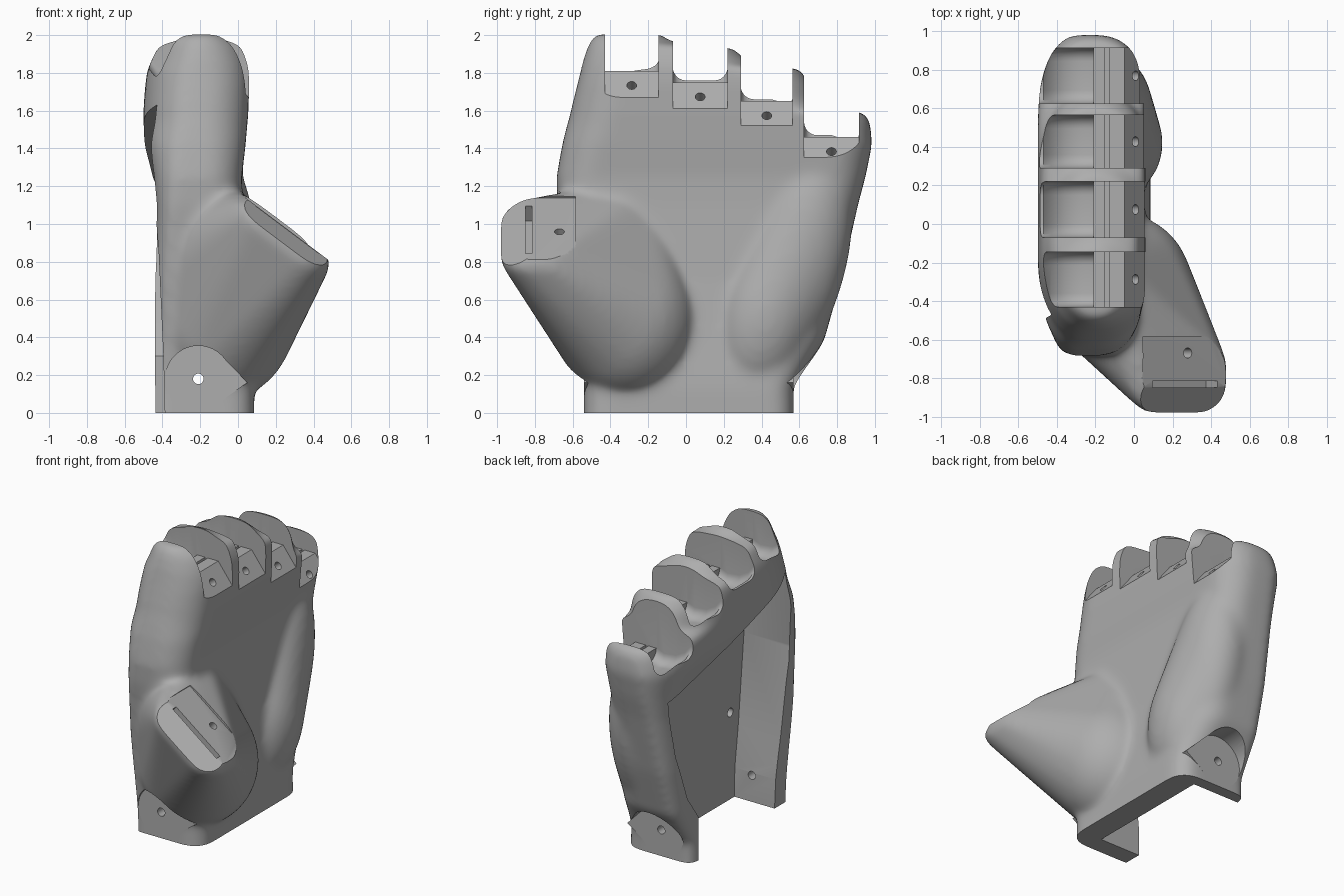
import bpy, bmesh, math
from math import sin, cos, pi
from mathutils import Vector, Matrix

if "Cube" in bpy.data.objects:
    bpy.data.objects.remove(bpy.data.objects["Cube"])

grey = bpy.data.materials.new("plain grey")
grey.use_nodes = True
COLOUR = (0.42, 0.42, 0.42, 1)
grey.diffuse_color = COLOUR
grey.node_tree.nodes["Principled BSDF"].inputs["Base Color"].default_value = COLOUR


def make(name, bm):
    bmesh.ops.recalc_face_normals(bm, faces=bm.faces)
    mesh = bpy.data.meshes.new(name)
    bm.to_mesh(mesh)
    bm.free()
    ob = bpy.data.objects.new(name, mesh)
    bpy.context.collection.objects.link(ob)
    return ob


def loft(name, rings):
    """Closed skin through rings that share one point count."""
    bm = bmesh.new()
    loops = [[bm.verts.new(p) for p in ring] for ring in rings]
    n = len(loops[0])
    for a, b in zip(loops, loops[1:]):
        for i in range(n):
            bm.faces.new((a[i], a[(i + 1) % n], b[(i + 1) % n], b[i]))
    bm.faces.new(loops[0])
    bm.faces.new(loops[-1])
    return make(name, bm)


def prism(name, outline, axis, lo, hi):
    """Extrude a 2D outline along x or y."""
    put = (lambda p, t: (t, *p)) if axis == "x" else (lambda p, t: (p[0], t, p[1]))
    return loft(name, [[put(p, t) for p in outline] for t in (lo, hi)])


def box(name, lo, hi, matrix=Matrix()):
    bm = bmesh.new()
    bmesh.ops.create_cube(bm, size=1)
    lo, hi = Vector(lo), Vector(hi)
    for v in bm.verts:
        v.co = matrix @ Vector([l + (c + .5) * (h - l) for c, l, h in zip(v.co, lo, hi)])
    return make(name, bm)


def drill(name, centre, direction, radius, length):
    bm = bmesh.new()
    turn = Vector(direction).to_track_quat("Z", "Y").to_matrix().to_4x4()
    bmesh.ops.create_cone(bm, cap_ends=True, segments=24, radius1=radius, radius2=radius,
                          depth=length, matrix=Matrix.Translation(centre) @ turn)
    return make(name, bm)


def hull(name, ellipsoids, points=(), lean=0):
    """Convex mass around ellipsoids (centre, radii) and loose points."""
    bm = bmesh.new()
    for centre, radii in ellipsoids:
        bmesh.ops.create_uvsphere(bm, u_segments=32, v_segments=20, radius=1,
                                  matrix=Matrix.Translation(centre) @ Matrix.Rotation(lean, 4, "X")
                                  @ Matrix.Diagonal((*radii, 1)))
    for p in points:
        bm.verts.new(p)
    result = bmesh.ops.convex_hull(bm, input=bm.verts)
    spare = set(result["geom_interior"] + result["geom_unused"])
    bmesh.ops.delete(bm, geom=[v for v in spare if isinstance(v, bmesh.types.BMVert)],
                     context="VERTS")
    return make(name, bm)


def rounded(x0, x1, y0, y1, front, back, stretch=1, steps=8):
    """Rounded rectangle; the back corners can be stretched along y."""
    pts = []
    corners = [(x1, y1, front, front, -1, -1), (x0, y1, back, back * stretch, 1, -1),
               (x0, y0, back, back * stretch, 1, 1), (x1, y0, front, front, -1, 1)]
    for q, (x, y, rx, ry, sx, sy) in enumerate(corners):
        rx, ry = min(rx, (x1 - x0) * .49), min(ry, (y1 - y0) * .49)
        for i in range(steps + 1):
            a = (q + i / steps) * pi / 2
            pts.append((x + sx * rx + rx * cos(a), y + sy * ry + ry * sin(a)))
    return pts


# Palm shell: height, back x, palm x, index y, little-finger y, palm and back radii
sections = [
    (-.15, -.44, .085, -.54, .57, .12, .05), (.13, -.44, .085, -.54, .57, .13, .05),
    (.24, -.44, .075, -.555, .64, .17, .06), (.38, -.44, .06, -.575, .73, .2, .07),
    (.7, -.44, .035, -.625, .82, .2, .08), (1.1, -.43, .02, -.68, .91, .2, .1),
    (1.25, -.45, .02, -.685, .95, .2, .14), (1.42, -.495, .04, -.655, .985, .22, .2),
    (1.54, -.5, .05, -.625, .975, .24, .24), (1.59, -.5, .055, -.61, .94, .24, .24),
    (1.62, -.5, .055, -.605, .7, .24, .24), (1.74, -.49, .06, -.575, .66, .24, .24),
    (1.82, -.48, .055, -.555, .6, .24, .24), (1.85, -.465, .05, -.55, .34, .24, .24),
    (1.93, -.43, .02, -.525, .25, .22, .22), (1.965, -.385, -.01, -.51, -.08, .2, .2),
    (2.005, -.32, -.07, -.48, -.13, .18, .18),
]
palm = loft("palm_shell", [[(x, y, z) for x, y in rounded(a, b, c, d, f, g, 1.8)]
                           for z, a, b, c, d, f, g in sections])

# Thumb mount: hull from the thumb mound out to a rounded slanted tip
tip = Matrix.Translation((.265, -.785, .97)) @ Matrix.Rotation(math.atan2(.6, .8), 4, "Y")
rim = [tip @ Vector((x, y, height))
       for height, grow in ((-.1, .005), (-.04, .01), (.02, -.03))
       for x, y in rounded(-.29 - grow, .29 + grow, -.19 - grow, .19 + grow, .15, .15)]
thumb = hull("thumb_mount", [((-.08, -.32, .49), (.38, .38, .42)),
                             ((-.25, -.5, .75), (.15, .15, .32)),
                             ((-.14, -.34, .8), (.22, .29, .42))], rim)

# Little-finger side mound, widest near the wrist
mound = hull("side_mound", [((-.08, .42, .5), (.23, .26, .42)),
                            ((-.12, .58, .8), (.22, .27, .62))], lean=-.25)


def apply(ob, kind, **settings):
    bpy.context.view_layer.objects.active = ob
    mod = ob.modifiers.new(kind, kind)
    for key, value in settings.items():
        setattr(mod, key, value)
    bpy.ops.object.modifier_apply(modifier=mod.name)


# Fuse the masses and soften the joins
bpy.ops.object.select_all(action="DESELECT")
for ob in (palm, thumb, mound):
    ob.select_set(True)
bpy.context.view_layer.objects.active = palm
bpy.ops.object.join()
apply(palm, "REMESH", mode="VOXEL", voxel_size=.018)
apply(palm, "SMOOTH", factor=.5, iterations=26)

# Trim the wrist flat and set back the lower edge of the index side
back_edge = [(-1, -.1), (-.385, -.1), (-.395, .3), (-.42, .85), (-.45, 1.25), (-1, 1.25)]
cutters = [box("wrist_trim", (-2, -2, -1), (2, 2, 0)),
           prism("back_trim", back_edge, "y", -1, -.2)]

# Hollow inside, open at the back and at the wrist
hollow = [(-.41, -.2), (.49, -.2), (.49, .3), (.61, .47), (.73, .8), (.81, 1.21),
          (-.47, 1.63), (-.52, 1.1), (-.46, .5), (-.42, .2)]
cutters.append(prism("hollow", hollow, "x", -1, -.08))

# Finger slots: flat sloped panel in front, rounded scoop behind
for y0, y1, f in [(-.43, -.145, 1.81), (-.07, .22, 1.75), (.29, .565, 1.65), (.625, .915, 1.46)]:
    panel = [(.3, f - .46), (-.05, f), (-.13, f), (-.13, f - .02), (-.15, f - .02),
             (-.15, f), (-.22, f), (-.22, 2.4), (.3, 2.4)]
    cutters.append(prism("slot_front", panel, "y", y0, y1))
    rings = []
    for x, drop in [(-.8, -.01), (-.47, -.01), (-.43, .04), (-.36, .08), (-.27, .09), (-.21, .07)]:
        low = f - drop
        ring = [(x, y1, 2.4), (x, y0, 2.4)]
        for side, start in ((y0 + .07, pi), (y1 - .07, 1.5 * pi)):
            for i in range(7):
                a = start + i * pi / 12
                ring.append((x, side + .07 * cos(a), low + .07 + .07 * sin(a)))
        rings.append(ring)
    cutters.append(loft("slot_scoop", rings))
    cutters.append(drill("cord_hole", (-.03, (y0 + y1) / 2, f - .105), (.8, 0, .6), .026, .3))

# Teardrop wrist pivots: recessed under the mounds, flush with the wrist
drop = [(-.21 + .175 * cos(a), .18 + .175 * sin(a))
        for a in [math.radians(35 + 290 * i / 32) for i in range(33)]]
drop.append((.05, .16))
cutters += [prism("pivot_recess", drop, "y", -.9, -.54),
            prism("pivot_recess", drop, "y", .57, .9)]
pivots = [prism("pivot_disc", drop, "y", -.54, -.45), prism("pivot_disc", drop, "y", .5, .57)]
holes = [drill("pivot_hole", (-.21, 0, .18), (0, 1, 0), .028, 2),
         drill("palm_hole", (-.08, -.37, .6), (1, 0, 0), .03, .2)]

# Thumb tip: flat face, sloped front lip, strap slot and pin hole
lip = tip @ Matrix.Translation((0, -.06, 0)) @ Matrix.Rotation(.5, 4, "X")
holes += [box("tip_trim", (-.28, -.3, 0), (.4, .2, .15), tip),
          box("lip_trim", (-.36, -.3, 0), (.4, 0, .2), lip),
          box("strap_slot", (-.21, -.065, -.1), (.21, -.03, .2), tip),
          drill("pin_hole", (.28, -.67, .96), (.6, 0, .8), .026, .25)]

for tools, operation in ((cutters, "DIFFERENCE"), (pivots, "UNION"), (holes, "DIFFERENCE")):
    for tool in tools:
        tool.hide_render = True
        apply(palm, "BOOLEAN", operation=operation, object=tool, solver="MANIFOLD")
        bpy.data.objects.remove(tool)

palm.data.materials.clear()
palm.data.materials.append(grey)
bpy.ops.object.select_all(action="DESELECT")
palm.select_set(True)
bpy.context.view_layer.objects.active = palm
bpy.ops.object.shade_smooth_by_angle(angle=math.radians(35))
